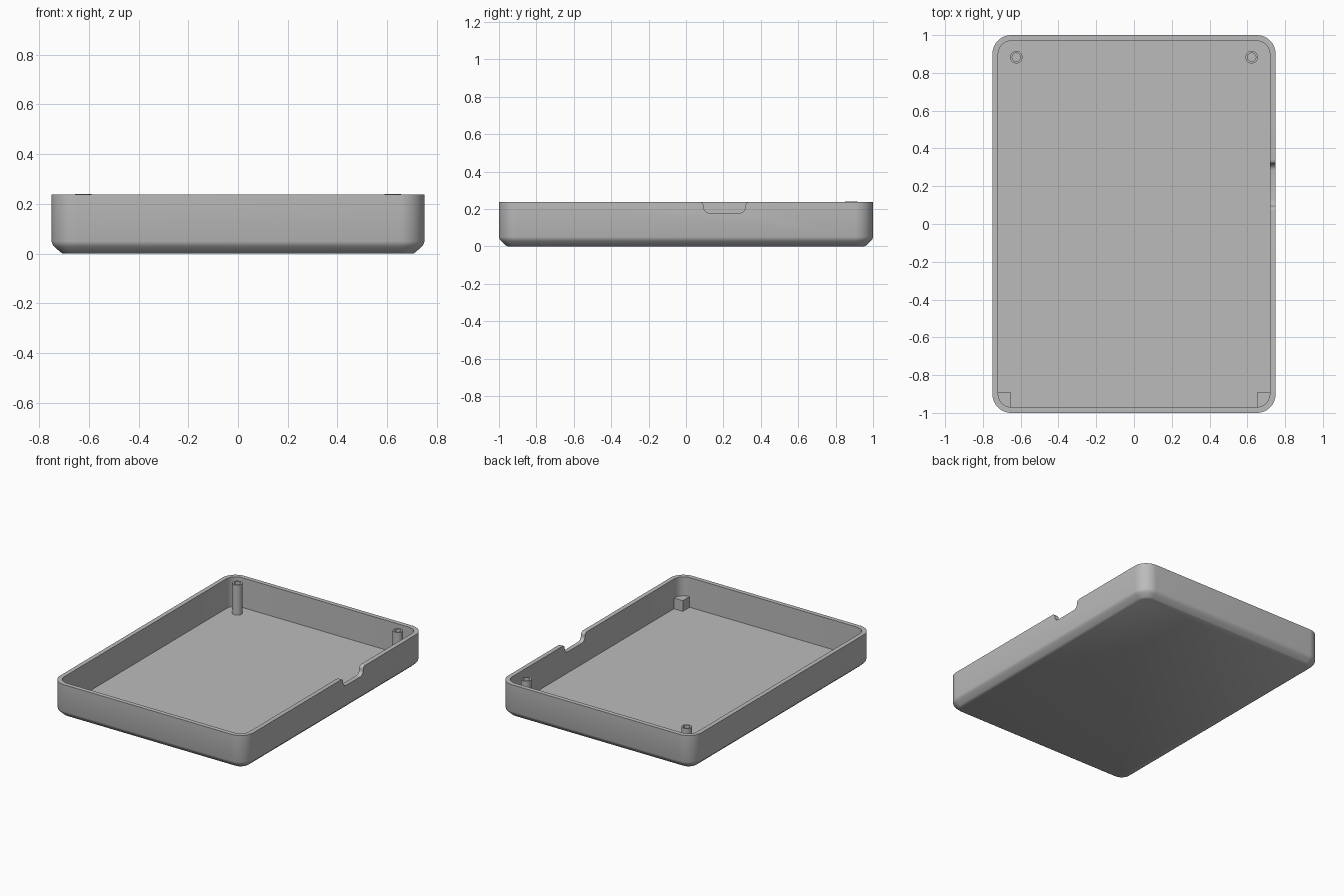
import bpy, bmesh, math

if "Cube" in bpy.data.objects:
    bpy.data.objects.remove(bpy.data.objects["Cube"])

HEIGHT, FLOOR, WALL, RADIUS = 0.238, 0.03, 0.031, 0.1

grey = bpy.data.materials.new("plain grey")
grey.use_nodes = True
grey.diffuse_color = (0.5, 0.5, 0.5, 1)
grey.node_tree.nodes["Principled BSDF"].inputs["Base Color"].default_value = (0.5, 0.5, 0.5, 1)


def arc(cx, cy, r, start, end, steps):
    """Points on an arc, angles in degrees."""
    angles = [math.radians(start + (end - start) * i / steps) for i in range(steps + 1)]
    return [(cx + r * math.cos(a), cy + r * math.sin(a)) for a in angles]


def rounded_outline(inset):
    """Rounded rectangle, moved inwards by the inset."""
    x, y, r = 0.75 - RADIUS, 1 - RADIUS, RADIUS - inset
    corners = [(x, y, 0), (-x, y, 90), (-x, -y, 180), (x, -y, 270)]
    return [p for cx, cy, a in corners for p in arc(cx, cy, r, a, a + 90, 12)]


def loft(name, rings, cap=True):
    """Skin a stack of equal-length 3D rings; cap the ends or close the loop."""
    bm = bmesh.new()
    loops = [[bm.verts.new(p) for p in ring] for ring in rings]
    n = len(loops[0])
    pairs = list(zip(loops, loops[1:]))
    if cap:
        bm.faces.new(loops[0])
        bm.faces.new(loops[-1])
    else:
        pairs.append((loops[-1], loops[0]))
    for a, b in pairs:
        for i in range(n):
            j = (i + 1) % n
            bm.faces.new((a[i], a[j], b[j], b[i]))
    bmesh.ops.recalc_face_normals(bm, faces=bm.faces)
    mesh = bpy.data.meshes.new(name)
    bm.to_mesh(mesh)
    bm.free()
    mesh.materials.append(grey)
    obj = bpy.data.objects.new(name, mesh)
    bpy.context.collection.objects.link(obj)
    return obj


def select(obj):
    bpy.ops.object.select_all(action="DESELECT")
    obj.select_set(True)
    bpy.context.view_layer.objects.active = obj


def smooth(obj):
    select(obj)
    bpy.ops.object.shade_smooth_by_angle(angle=math.radians(32))


# Open tray: softened chamfer below, straight walls, hollow inside
section = [(0.046, 0), (0.036, 0.006), (0.012, 0.028), (0.004, 0.038), (0, 0.05),
           (0, HEIGHT), (WALL, HEIGHT), (WALL, FLOOR)]
tray = loft("tray", [[(x, y, z) for x, y in rounded_outline(inset)] for inset, z in section])

# Cable notch in the left wall: flared top, rounded bottom corners
mid, flare, fillet, bottom = 0.206, 0.022, 0.034, 0.178
half = 0.112
side = [(half + flare, HEIGHT + 0.05)]
side += arc(half + flare, HEIGHT - flare, flare, 90, 180, 6)
side += arc(half - fillet, bottom + fillet, fillet, 0, -90, 6)
outline = side + [(-y, z) for y, z in reversed(side)]
cutter = loft("notch_cutter", [[(x, mid + y, z) for y, z in outline] for x in (0.68, 0.8)])
cutter.hide_render = True
cut = tray.modifiers.new("notch", "BOOLEAN")
cut.operation = "DIFFERENCE"
cut.solver = "EXACT"
cut.object = cutter
select(tray)
bpy.ops.object.modifier_apply(modifier="notch")
bpy.data.objects.remove(cutter)
smooth(tray)

for label, s in (("left", 1), ("right", -1)):
    # Hollow screw post at the back
    tube = [(0.033, FLOOR), (0.033, 0.241), (0.022, 0.241), (0.022, FLOOR)]
    post = loft(label + "_screw_post",
                [[(s * 0.623 + x, 0.883 + y, z) for x, y in arc(0, 0, r, 0, 348.75, 31)]
                 for r, z in tube], cap=False)
    smooth(post)

    # Support block fitted into the rounded front corner
    plan = [(0.65, -0.893), (0.72, -0.893)]
    plan += arc(0.65, -0.9, 0.07, 0, -90, 8)
    loft(label + "_corner_block", [[(s * x, y, z) for x, y in plan] for z in (FLOOR - 0.005, 0.105)])
